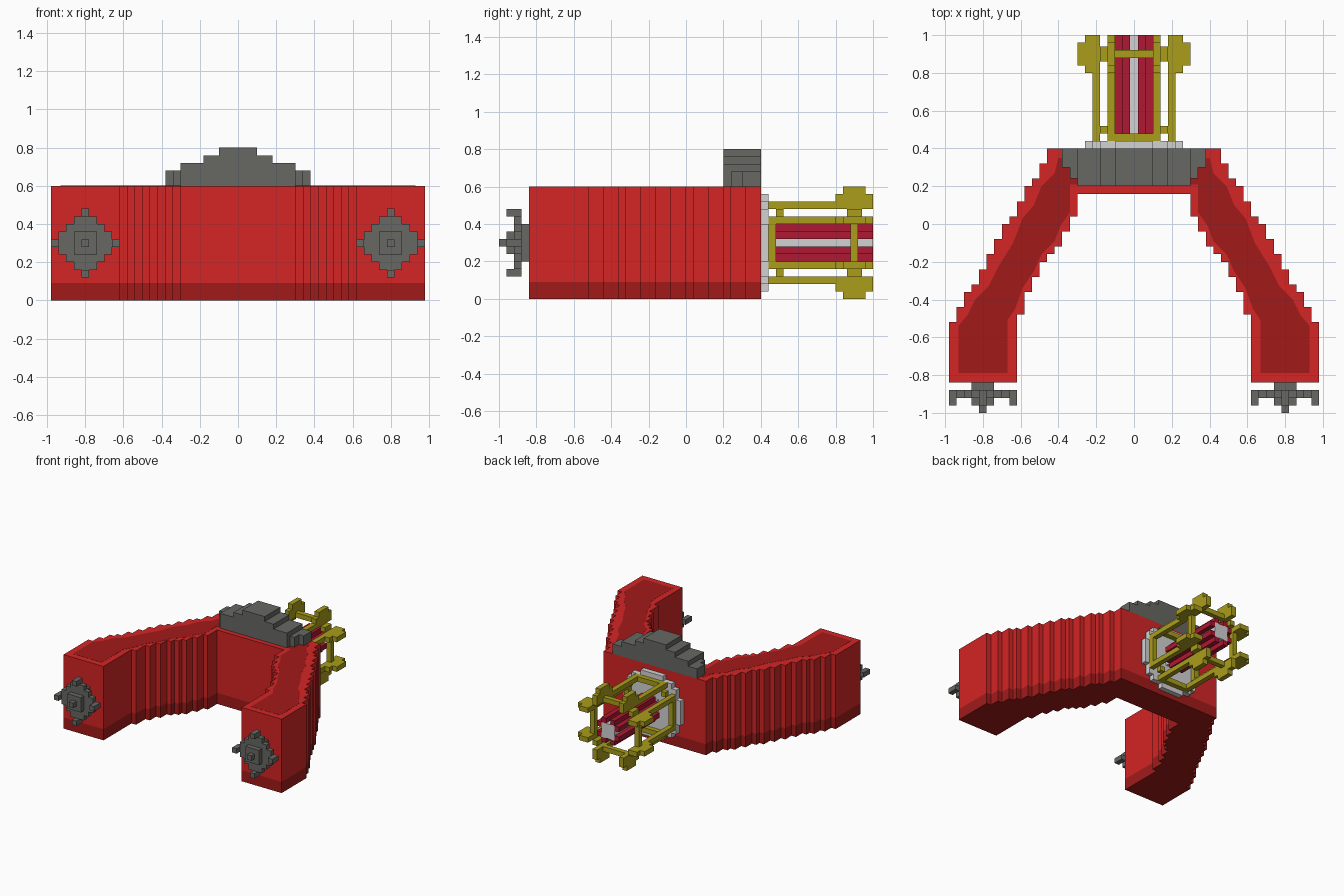
import bpy, bmesh
from mathutils import Vector

if "Cube" in bpy.data.objects:
    bpy.data.objects.remove(bpy.data.objects["Cube"])


def material(name, rgb):
    m = bpy.data.materials.new(name)
    m.diffuse_color = (*rgb, 1)
    m.use_nodes = True
    m.node_tree.nodes["Principled BSDF"].inputs["Base Color"].default_value = m.diffuse_color
    return m


RED = material("red", (0.66, 0.018, 0.018))
DARK = material("dark_red", (0.36, 0.010, 0.010))
GRAY = material("dark_gray", (0.135, 0.135, 0.125))
LIGHT = material("light_gray", (0.65, 0.65, 0.65))
YELLOW = material("mustard", (0.40, 0.34, 0.011))
CRIMSON = material("crimson", (0.42, 0.009, 0.032))


def finish(name, bm, mat):
    bmesh.ops.recalc_face_normals(bm, faces=bm.faces)
    me = bpy.data.meshes.new(name)
    bm.to_mesh(me)
    bm.free()
    me.materials.append(mat)
    ob = bpy.data.objects.new(name, me)
    bpy.context.collection.objects.link(ob)
    return ob


def blocks(name, boxes, mat):
    """One object made of boxes given as (x0, x1, y0, y1, z0, z1)."""
    bm = bmesh.new()
    for x0, x1, y0, y1, z0, z1 in boxes:
        lo = Vector((min(x0, x1), min(y0, y1), min(z0, z1)))
        hi = Vector((max(x0, x1), max(y0, y1), max(z0, z1)))
        for v in bmesh.ops.create_cube(bm, size=1)["verts"]:
            v.co = Vector(((lo[i] + hi[i]) / 2 + v.co[i] * (hi[i] - lo[i]) for i in range(3)))
    return finish(name, bm, mat)


def prism(name, pts, z0, z1, mat):
    """Upright extrusion of an outline."""
    bm = bmesh.new()
    face = bm.faces.new([bm.verts.new((x, y, z0)) for x, y in pts])
    new = bmesh.ops.extrude_face_region(bm, geom=[face])["geom"]
    bmesh.ops.translate(bm, vec=(0, 0, z1 - z0),
                        verts=[g for g in new if isinstance(g, bmesh.types.BMVert)])
    return finish(name, bm, mat)


def mirrored(half):
    return half + [(-x, y) for x, y in reversed(half)]


def stairs(x, y_steps):
    """Step outward by one cell at each y."""
    pts = []
    for y in y_steps:
        pts += [(x, y), (x + 0.04, y)]
        x += 0.04
    return pts


# Stepped U-shaped body
outer = [(0.46, 0.4)] + stairs(0.46, [.32, .24, .2, .12, .04, 0, -.08, -.16, -.24,
                                      -.32, -.36, -.44, -.52]) + [(0.98, -0.84)]
inner = [(0.30, 0.16)] + stairs(0.30, [.04, -.04, -.12, -.16, -.2, -.28, -.36, -.48]) + [(0.62, -0.84)]
outline = mirrored(outer + inner[::-1])
prism("body_base", outline, 0, 0.09, DARK)
prism("body_walls", outline, 0.09, 0.6, RED)

# Dark inlay on the top
inlay = [(.40, .35), (.42, .27), (.49, .2), (.53, .1), (.59, .03), (.64, -.1), (.72, -.23),
         (.77, -.33), (.84, -.4), (.88, -.48), (.93, -.54), (.93, -.79), (.67, -.79),
         (.67, -.51), (.63, -.45), (.59, -.34), (.53, -.25), (.49, -.16), (.42, -.09),
         (.39, -.01), (.34, .06), (.34, .21)]
prism("top_inlay", mirrored(inlay), 0.598, 0.601, DARK)

# Stepped ridge over the crossbar
blocks("top_ridge", [(-.30, .30, .2, .4, .6, .72), (-.34, .34, .24, .4, .6, .68),
                     (-.38, .38, .3, .4, .6, .68), (-.18, .18, .2, .4, .72, .76),
                     (-.10, .10, .2, .4, .76, .80)], GRAY)

# Front emitters, one per leg
Z = 0.30
for side, cx in (("left", -0.8), ("right", 0.8)):
    b = []
    for w, h in ((.18, .02), (.14, .06), (.10, .10), (.06, .14), (.02, .18)):
        b.append((cx - w, cx + w, -.92, -.88, Z - h, Z + h))
    b += [(cx - .06, cx + .06, -.88, -.84, Z - .10, Z + .10),
          (cx - .06, cx + .06, -.96, -.92, Z - .06, Z + .06),
          (cx - .02, cx + .02, -1.0, -.96, Z - .02, Z + .02)]
    for s in (-1, 1):
        b += [(cx + s * .14, cx + s * .18, -.96, -.92, Z - .02, Z + .02),
              (cx - .02, cx + .02, -.96, -.92, Z + s * .14, Z + s * .18)]
    blocks(side + "_emitter", b, GRAY)

# Rear flange and light core
blocks("rear_flange", [(-w, w, .4, .44, Z - h, Z + h) for w, h in
                       ((.26, .10), (.22, .18), (.18, .22), (.10, .26))], LIGHT)
blocks("core", [(-.06, .06, .44, 1.0, Z - .06, Z + .06)], LIGHT)

# Fins, eight cage rods and their clamps, repeated in four quadrants
fins, rods, clamps = [], [], []
for sx in (-1, 1):
    for sz in (-1, 1):
        def add(dst, a0, a1, y0, y1, b0, b1):
            """Add a box and its copy with x and z swapped."""
            dst.append((sx * a0, sx * a1, y0, y1, Z + sz * b0, Z + sz * b1))
            if (a0, a1) != (b0, b1):
                dst.append((sx * b0, sx * b1, y0, y1, Z + sz * a0, Z + sz * a1))
        add(fins, .02, .06, .48, 1.0, .06, .10)
        add(rods, .10, .14, .44, 1.0, .18, .22)
        add(rods, .14, .18, .48, .52, .14, .18)
        add(clamps, .10, .14, .80, 1.0, .18, .26)
        add(clamps, .10, .14, .84, .96, .26, .30)
        add(clamps, .14, .18, .86, .94, .14, .18)
# Octagonal rings joining the rods
for y in (.44, .88):
    for s in (-1, 1):
        rods += [(-.10, .10, y, y + .04, Z + s * .18, Z + s * .22),
                 (s * .18, s * .22, y, y + .04, Z - .10, Z + .10)]
blocks("core_fins", fins, CRIMSON)
blocks("cage_rods", rods, YELLOW)
blocks("cage_clamps", clamps, YELLOW)
